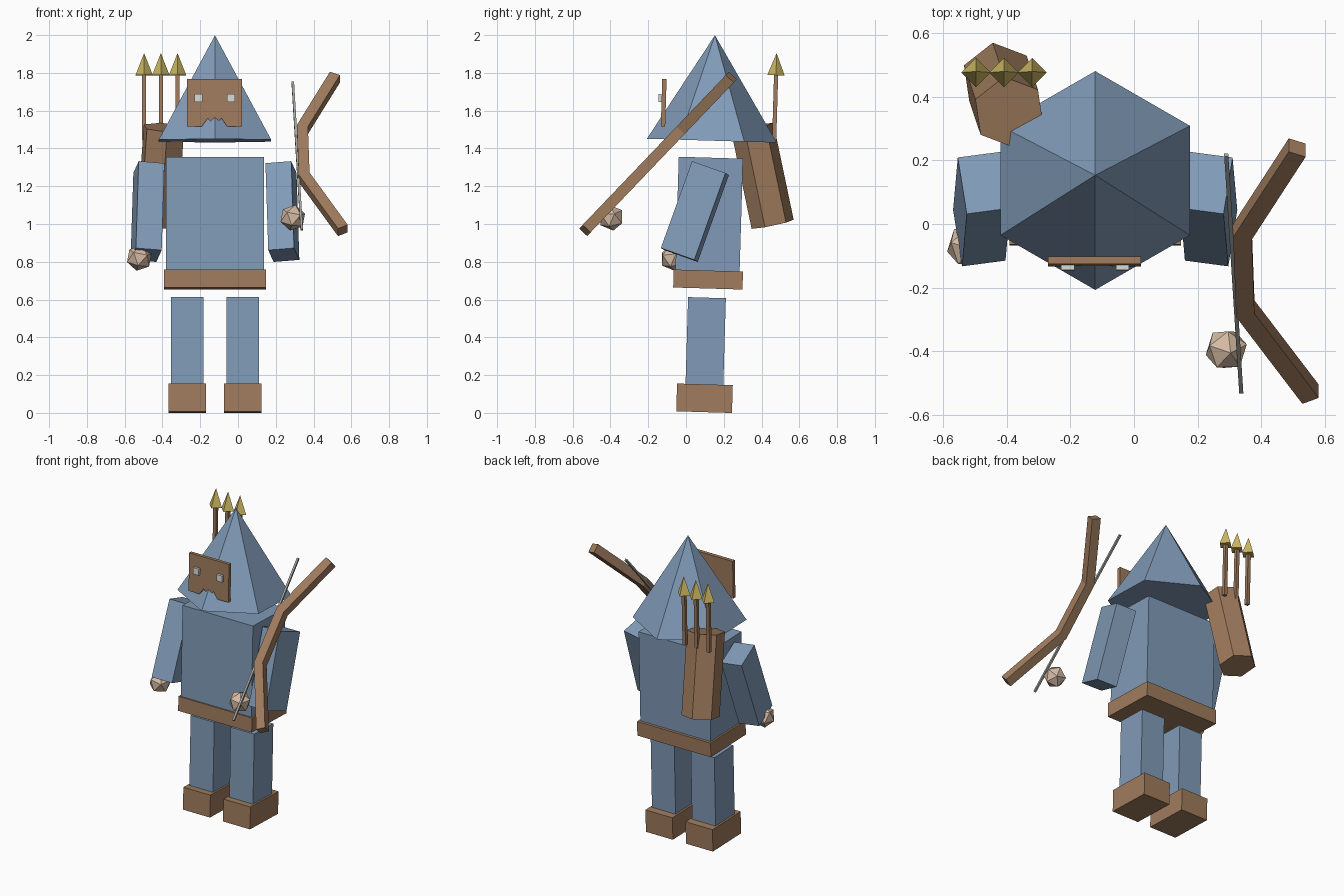
import bpy, bmesh
from math import radians
from mathutils import Vector, Matrix, Euler

cube = bpy.data.objects.get("Cube")
if cube:
    bpy.data.objects.remove(cube, do_unlink=True)

MID = -0.122      # body centre line
LEAN = -1.7       # slight backward lean in degrees


def material(name, rgb):
    mat = bpy.data.materials.new(name)
    mat.use_nodes = True
    mat.diffuse_color = (*rgb, 1)
    mat.node_tree.nodes["Principled BSDF"].inputs["Base Color"].default_value = (*rgb, 1)
    return mat


BLUE = material("dusty blue", (0.22, 0.33, 0.48))
BROWN = material("leather brown", (0.35, 0.20, 0.11))
GOLD = material("brass yellow", (0.60, 0.47, 0.12))
SKIN = material("pale skin", (0.66, 0.49, 0.37))
WHITE = material("eye white", (0.68, 0.70, 0.68))
GREY = material("string grey", (0.38, 0.38, 0.36))


def finish(name, bm, mat, loc, rot=(LEAN, 0, 0)):
    bmesh.ops.recalc_face_normals(bm, faces=bm.faces)
    mesh = bpy.data.meshes.new(name)
    bm.to_mesh(mesh)
    bm.free()
    mesh.materials.append(mat)
    obj = bpy.data.objects.new(name, mesh)
    obj.location = loc
    obj.rotation_euler = Euler([radians(a) for a in rot])
    bpy.context.scene.collection.objects.link(obj)
    return obj


def box(name, size, loc, mat, rot=(LEAN, 0, 0)):
    bm = bmesh.new()
    bmesh.ops.create_cube(bm, size=1, matrix=Matrix.Diagonal((*size, 1)))
    return finish(name, bm, mat, loc, rot)


def cone(name, sides, r1, r2, depth, loc, mat, rot=(LEAN, 0, 0), spin=0):
    bm = bmesh.new()
    bmesh.ops.create_cone(bm, cap_ends=True, segments=sides, radius1=r1, radius2=r2,
                          depth=depth, matrix=Matrix.Rotation(radians(spin), 4, "Z"))
    return finish(name, bm, mat, loc, rot)


def prism(name, outline, thick, loc, mat, rot):
    """Flat outline in local XY, extruded evenly along local Z."""
    bm = bmesh.new()
    face = bm.faces.new([bm.verts.new((x, y, -thick / 2)) for x, y in outline])
    top = bmesh.ops.extrude_face_region(bm, geom=[face])["geom"]
    bmesh.ops.translate(bm, vec=(0, 0, thick),
                        verts=[v for v in top if isinstance(v, bmesh.types.BMVert)])
    return finish(name, bm, mat, loc, rot)


def hand(name, loc):
    bm = bmesh.new()
    bmesh.ops.create_icosphere(bm, subdivisions=1, radius=0.07)
    finish(name, bm, SKIN, loc, (12, 8, 20))


def ribbon(path, width):
    """Outline of a mitred strip following a 2D path."""
    pts = [Vector(p) for p in path]
    left, right = [], []
    for i, p in enumerate(pts):
        before = (p - pts[i - 1]).normalized() if i else None
        after = (pts[i + 1] - p).normalized() if i + 1 < len(pts) else None
        before, after = before or after, after or before
        tangent = (before + after).normalized()
        side = Vector((-tangent.y, tangent.x)) * (width / 2 / tangent.dot(after))
        left.append(p + side)
        right.append(p - side)
    return left + right[::-1]


# Torso and belt
box("torso", (0.517, 0.34, 0.65), (MID, 0.122, 1.026), BLUE)
box("belt", (0.54, 0.367, 0.095), (MID, 0.117, 0.706), BROWN)

# Legs, boots and arms on both sides
for side, label in ((-1, "right"), (1, "left")):
    x = MID + side * 0.147
    box(label + "_leg", (0.173, 0.2, 0.48), (x, 0.104, 0.37), BLUE)
    box(label + "_boot", (0.198, 0.295, 0.147), (x, 0.098, 0.0775), BROWN)
    box(label + "_arm", (0.138, 0.19, 0.489), (MID + side * 0.357, 0.047, 1.066),
        BLUE, (-19.3, -side * 4.5, -side * 7.5))
hand("right_hand", (-0.523, -0.07, 0.82))
hand("left_hand", (0.29, -0.395, 1.033))

# Hood
cone("hood", 6, 0.344, 0, 0.558, (MID, 0.145, 1.72), BLUE)

# Mask with a notched lower edge, and eyes
half = [(0, -0.118), (0.037, -0.083), (0.066, -0.125), (0.146, -0.125), (0.146, 0.125)]
mask = half + [(-x, y) for x, y in half[:0:-1]]
prism("mask", mask, 0.023, (MID - 0.002, -0.118, 1.642), BROWN, (90 + LEAN, 0, 0))
for side, label in ((-1, "right"), (1, "left")):
    box(label + "_eye", (0.042, 0.022, 0.042), (MID + side * 0.086, -0.134, 1.666), WHITE)

# Quiver and arrows
cone("quiver", 6, 0.115, 0.115, 0.525, (-0.41, 0.405, 1.255), BROWN, (11.8, 4, 0), 9)
for i in range(3):
    x = -0.497 + i * 0.0885
    box(f"arrow_shaft_{i + 1}", (0.022, 0.022, 0.35), (x, 0.472, 1.62), BROWN)
    cone(f"arrow_head_{i + 1}", 4, 0.046, 0, 0.117, (x, 0.478, 1.846), GOLD)

# Bow, three straight pieces in a tilted plane
limbs = [(0.555, -0.561), (0.35, -0.172), (0.341, 0.178), (0.513, 0.561)]
prism("bow", ribbon(limbs, 0.058), 0.058, (0, -0.1475, 1.3715), BROWN, (46.3, 0, 0))

# Bow string, a thin rod between its two ends
low, high = Vector((0.337, -0.528, 0.97)), Vector((0.29, 0.217, 1.75))
string = box("bow_string", (0.013, 0.013, (high - low).length), (low + high) / 2, GREY)
string.rotation_euler = (high - low).to_track_quat("Z", "Y").to_euler()
